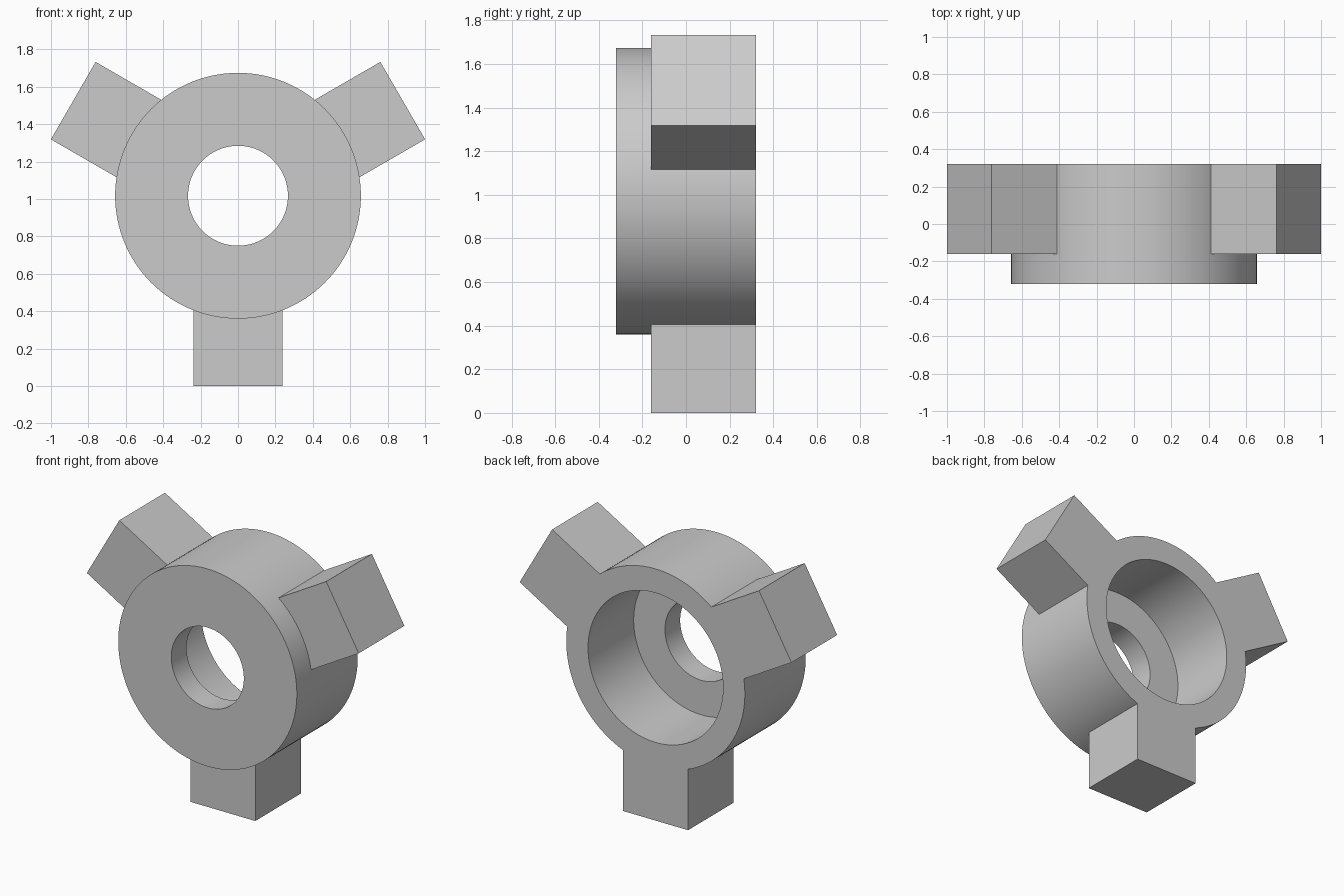
import bpy, bmesh
from math import radians
from mathutils import Matrix, Vector

cube = bpy.data.objects.get("Cube")
if cube:
    bpy.data.objects.remove(cube, do_unlink=True)

CENTRE_Z = 1.017
FRONT, STEP, BACK = -0.32, -0.16, 0.32   # depth planes along y
OUTER, BORE, HOLE = 0.657, 0.497, 0.267  # radii
REACH, HALF_WIDTH = 1.017, 0.239         # lug length and half width
ARM_START = 0.54                         # lug root, buried in the wall

grey = bpy.data.materials.new("plain grey")
grey.use_nodes = True
colour = (0.6, 0.6, 0.6, 1)
grey.diffuse_color = colour
grey.node_tree.nodes["Principled BSDF"].inputs["Base Color"].default_value = colour


def finish(bm, name):
    bmesh.ops.recalc_face_normals(bm, faces=bm.faces)
    mesh = bpy.data.meshes.new(name)
    bm.to_mesh(mesh)
    bm.free()
    mesh.materials.append(grey)
    obj = bpy.data.objects.new(name, mesh)
    obj.location.z = CENTRE_Z
    bpy.context.collection.objects.link(obj)
    return obj


# Hub: a stepped wall profile turned about the y axis
bm = bmesh.new()
profile = [(HOLE, FRONT), (OUTER, FRONT), (OUTER, BACK),
           (BORE, BACK), (BORE, STEP), (HOLE, STEP)]
verts = [bm.verts.new((r, y, 0)) for r, y in profile]
edges = [bm.edges.new((verts[i - 1], v)) for i, v in enumerate(verts)]
bmesh.ops.spin(bm, geom=verts + edges, cent=(0, 0, 0), axis=(0, 1, 0),
               angle=radians(360), steps=128, use_merge=True)
bmesh.ops.remove_doubles(bm, verts=bm.verts, dist=1e-5)
hub = finish(bm, "hub_with_lugs")

# Three square lugs, one straight down and two raised
bm = bmesh.new()
size = Vector((2 * HALF_WIDTH, BACK - STEP, REACH - ARM_START))
middle = Vector((0, (BACK + STEP) / 2, -(REACH + ARM_START) / 2))
for turn in (0, 120, 240):
    matrix = (Matrix.Rotation(radians(turn), 4, 'Y')
              @ Matrix.Translation(middle) @ Matrix.Diagonal(size).to_4x4())
    bmesh.ops.create_cube(bm, size=1, matrix=matrix)
lugs = finish(bm, "lugs")
lugs.hide_render = True

# Fuse the lugs into the hub
union = hub.modifiers.new("join lugs", 'BOOLEAN')
union.operation = 'UNION'
union.solver = 'EXACT'
union.object = lugs
bpy.ops.object.select_all(action='DESELECT')
hub.select_set(True)
bpy.context.view_layer.objects.active = hub
bpy.ops.object.modifier_apply(modifier=union.name)
bpy.data.objects.remove(lugs, do_unlink=True)
bpy.ops.object.shade_smooth_by_angle(angle=radians(30))
